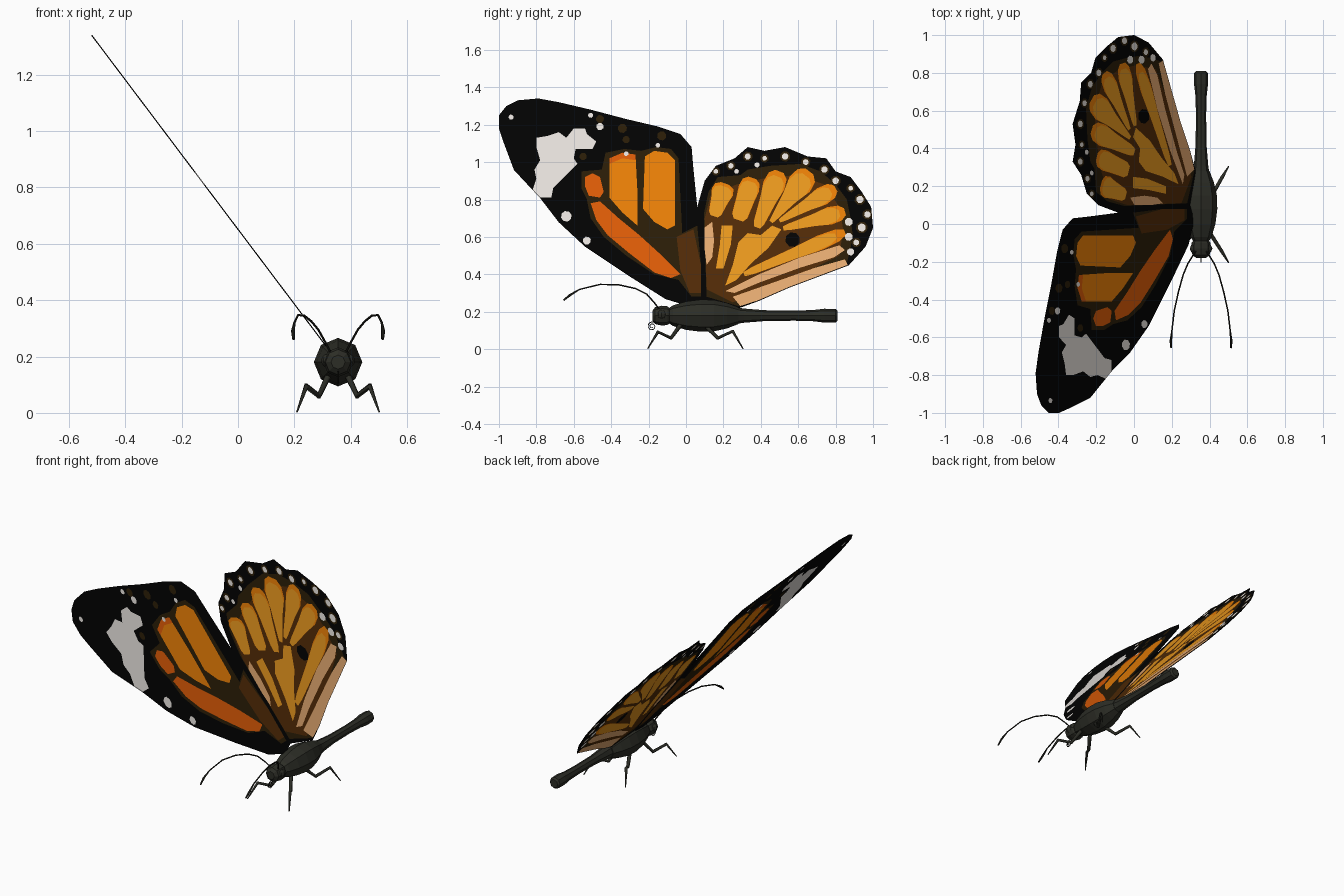
import bpy, bmesh, math
from mathutils import Vector
from mathutils.geometry import delaunay_2d_cdt

if "Cube" in bpy.data.objects:
    bpy.data.objects.remove(bpy.data.objects["Cube"])

BX, BZ = 0.355, 0.18          # body axis


def lin(c):
    return c / 12.92 if c <= 0.04045 else ((c + 0.055) / 1.055) ** 2.4


def material(name, hexa):
    m = bpy.data.materials.new(name)
    rgb = [lin(int(hexa[i:i + 2], 16) / 255) for i in (0, 2, 4)]
    m.diffuse_color = (*rgb, 1)
    m.use_nodes = True
    m.node_tree.nodes["Principled BSDF"].inputs["Base Color"].default_value = m.diffuse_color
    return m


MATS = {n: material(n.replace("_", " "), h) for n, h in dict(
    wing_black="020202", dark_brown="2a1c06", brown="502a06", deep_orange="da5a06",
    orange="e87e06", light_orange="ec9a1e", tan="e2a870", white="e4dfda",
    body_black="2c2d26", limb_black="171712").items()}
NAMES = list(MATS)


def add_object(name, mesh, mats):
    ob = bpy.data.objects.new(name, mesh)
    bpy.context.collection.objects.link(ob)
    for m in mats:
        mesh.materials.append(MATS[m])
    return ob


# ---- wing pattern: shapes in hundredths, (y, z), later shapes paint over earlier
def petal(col, a, b, wa, wb, tip=None):
    a, b = Vector(a), Vector(b)
    d = b - a
    n = Vector((-d.y, d.x)).normalized()
    prof = [(0, wa * .6), (.1, wa), (.5, (wa + wb) / 2), (.75, wb), (.92, wb * .85), (1, wb * .4)]
    pts = [a + d * t + n * w for t, w in prof] + [a + d * t - n * w for t, w in reversed(prof)]
    if tip:
        shapes.append((tip, pts))
        petal(col, a, a + d * .91, wa * .95, wb * .9)
    else:
        shapes.append((col, pts))


def dot(col, y, z, r):
    shapes.append((col, [Vector((y + r * math.cos(i * math.pi / 4 + .3),
                                 z + r * math.sin(i * math.pi / 4 + .3))) for i in range(8)]))


def paint(col, *pts):
    shapes.append((col, [Vector(p) for p in pts]))


def inside(p, poly):
    hit = False
    for a, b in zip(poly, poly[1:] + poly[:1]):
        if (a.y > p.y) != (b.y > p.y) and p.x < (b.x - a.x) * (p.y - a.y) / (b.y - a.y) + a.x:
            hit = not hit
    return hit


def build_wing(name):
    """Cut the painted shapes into one flat sheet, lean it outwards, thicken it slightly."""
    verts, edges = [], []
    for _, poly in shapes:
        k, n = len(verts), len(poly)
        verts += [Vector(p) for p in poly]
        edges += [(k + i, k + (i + 1) % n) for i in range(n)]
    vs, _, fs = delaunay_2d_cdt(verts, edges, [], 0, 1e-4)[:3]
    faces, cols = [], []
    for f in fs:
        c = sum((vs[i] for i in f), Vector((0, 0))) / len(f)
        if inside(c, shapes[0][1]):
            faces.append(f)
            cols.append(NAMES.index([s[0] for s in shapes if inside(c, s[1])][-1]))
    me = bpy.data.meshes.new(name)
    me.from_pydata([(0.31 - 0.754 * (v.y / 100 - 0.24), v.x / 100, v.y / 100) for v in vs], [], faces)
    ob = add_object(name, me, NAMES)
    for p, c in zip(me.polygons, cols):
        p.material_index = c
    bm = bmesh.new()
    bm.from_mesh(me)
    bmesh.ops.delete(bm, geom=[v for v in bm.verts if not v.link_faces], context='VERTS')
    bm.to_mesh(me)
    bm.free()
    solid = ob.modifiers.new("thickness", 'SOLIDIFY')
    solid.thickness, solid.offset = 0.004, 0
    return ob


# forewing
shapes = []
paint("wing_black", (-100, 118), (-100, 125), (-96, 130), (-90, 133), (-79, 134), (-68, 132),
      (-51, 128), (-32, 123), (-15, 119), (-3, 115), (3, 108), (4, 96), (6, 76), (9, 50), (10, 26),
      (2, 23), (-11, 27), (-30, 39), (-54, 55), (-68, 68), (-78, 81), (-92, 96), (-98, 112))
paint("dark_brown", (-56, 95), (-45, 96), (-43, 105), (-33, 107), (-24, 106), (-16, 108), (-8, 107),
      (-4, 102), (-2, 62), (6, 66), (8, 45), (8, 28), (3, 28), (-4, 37), (-17, 40), (-32, 50),
      (-44, 60), (-51, 70), (-53, 80), (-56, 86))
paint("brown", (-5, 60), (4, 64), (8, 45), (8, 30), (2, 30), (-3, 42))
paint("orange", (-41, 102), (-34, 105), (-27, 104), (-26, 85), (-26, 66), (-34, 73), (-41, 81))
paint("deep_orange", (-41, 99), (-41, 102), (-34, 105), (-27, 104), (-27, 101), (-34, 102))
paint("orange", (-22, 103), (-17, 106), (-10, 105), (-6, 101), (-6, 88), (-6, 66), (-10, 64),
      (-17, 68), (-23, 75))
paint("deep_orange", (-54, 92), (-50, 94), (-46, 92), (-44, 84), (-46, 81), (-52, 82), (-54, 87))
paint("deep_orange", (-51, 78), (-46, 79), (-36, 70), (-25, 61), (-14, 51), (-3, 40), (-8, 38),
      (-17, 41), (-30, 51), (-42, 61), (-48, 69))
paint("white", (-74, 114), (-68, 116), (-64, 113), (-60, 118), (-54, 118), (-53, 115), (-48, 111),
      (-50, 107), (-59, 107), (-60, 102), (-58, 99), (-65, 92), (-71, 86), (-72, 81), (-78, 81),
      (-82, 85), (-80, 91), (-81, 96), (-78, 101), (-80, 108), (-80, 113))
for y, z, r in [(-46, 123, 2.2), (-34, 118, 2.5), (-32, 112, 2), (-13, 114, 2.5), (-55, 103, 2)]:
    dot("dark_brown", y, z, r)
for y, z, r in [(-93.5, 124, 1.4), (-51, 125, 1.4), (-46, 119, 2), (-64, 71, 2.9), (-53, 58, 2.2),
                (-32, 104.5, 1.3), (-15, 109, 1.3)]:
    dot("white", y, z, r)
build_wing("forewing")

# hindwing
shapes = []
paint("wing_black", (6, 76), (10, 90), (16, 98), (26, 102), (33, 108), (42, 106), (53, 108),
      (65, 103), (75, 102), (80, 95), (88, 92), (94, 84), (99, 76), (100, 65), (96, 55), (87, 45),
      (71, 39), (55, 33), (39, 26), (28, 22), (10, 26), (9, 50))
paint("dark_brown", (9.5, 72), (12, 84), (17, 92), (29, 93), (33, 96), (45, 98), (61, 99), (72, 95),
      (80, 88), (86, 80), (88, 70), (89, 62), (88, 54), (86, 46), (71, 40), (39, 27), (28, 23), (11, 28))
paint("brown", (10, 70), (13, 82), (27, 88), (45, 92), (60, 93), (74, 88), (82, 76), (84, 64),
      (82, 50), (45, 32), (25, 25), (11, 32))
for a, b, wa, wb in [((15, 71), (21, 88.5), 3.5, 6), ((28, 69), (35.5, 91.5), 4.3, 5.6),
                     ((38, 65), (50, 95), 3, 6), ((45.5, 68), (66, 95), 1.8, 6.8),
                     ((50, 68.5), (80, 86), 1.6, 5), ((52, 64.5), (85, 73.5), 1.8, 4.8),
                     ((31, 40), (85, 62.5), 2, 4)]:
    petal("light_orange", a, b, wa, wb, "orange")
paint("light_orange", (21, 34), (25, 45), (28, 57), (33, 62), (40, 61), (46, 66), (51, 64),
      (44, 54), (35, 46), (27, 37))
paint("light_orange", (16, 43), (18, 55), (19, 66), (25, 66), (24, 56), (20, 43))
paint("tan", (10, 65), (14, 68), (15, 58), (14, 49), (11, 45), (10, 53))
paint("tan", (21, 31), (39, 40), (61, 49), (82, 55.5), (85, 53), (79, 49), (61, 43.5), (39, 35.5),
      (26, 30))
paint("tan", (25, 28), (45, 35), (69, 43.5), (85, 48), (86.5, 45), (71, 39.1), (55, 33.1),
      (39, 26.2), (29, 23))
dot("wing_black", 57, 58.5, 4)
margin = [(16, 95, 1.3), (24, 98, 1.5), (33, 103, 1.7), (42, 102, 1.3), (53, 103, 1.8), (64, 100, 1.6),
          (74, 96, 1.8), (80, 90, 1.8), (88, 86, 1.3), (93, 80, 2), (97, 72, 1.8), (94, 65, 2.2),
          (91, 57, 1.6)]
for y, z, r in margin:
    dot("dark_brown", y, z, r + 1)
for y, z, r in margin + [(27, 95, 1.3), (38, 98.5, 1.4), (87, 68, 2.2), (87, 60, 2.2), (88, 52, 2)]:
    dot("white", y, z, r)
build_wing("hindwing")


# ---- body: eight-sided lathe along y
def lathe(name, prof, mat):
    bm = bmesh.new()
    rings = [[bm.verts.new((BX + r * math.cos(i * math.pi / 4), y, BZ + r * math.sin(i * math.pi / 4)))
              for i in range(8)] for y, r in prof]
    for p, q in zip(rings, rings[1:]):
        for i in range(8):
            bm.faces.new((p[i], p[(i + 1) % 8], q[(i + 1) % 8], q[i]))
    bm.faces.new(rings[0])
    bm.faces.new(rings[-1])
    bmesh.ops.recalc_face_normals(bm, faces=bm.faces)
    me = bpy.data.meshes.new(name)
    bm.to_mesh(me)
    bm.free()
    return add_object(name, me, [mat])


lathe("head", [(-.18, .025), (-.165, .045), (-.13, .053), (-.10, .05), (-.08, .035)], "body_black")
lathe("thorax", [(-.10, .035), (-.07, .055), (0, .076), (.08, .086), (.15, .084), (.22, .068), (.28, .045)],
      "body_black")
lathe("abdomen", [(.26, .045), (.31, .038), (.42, .029), (.58, .027), (.68, .03), (.74, .037),
                  (.80, .036), (.81, .026)], "body_black")


# ---- thin tapered tubes
def tube(name, pts, radii, mat):
    cu = bpy.data.curves.new(name, 'CURVE')
    cu.dimensions, cu.bevel_depth, cu.bevel_resolution, cu.use_fill_caps = '3D', 1, 1, True
    sp = cu.splines.new('POLY')
    sp.points.add(len(pts) - 1)
    for p, co, r in zip(sp.points, pts, radii):
        p.co, p.radius = (*co, 1), r
    ob = add_object(name, cu, [mat])
    bpy.ops.object.select_all(action='DESELECT')
    ob.select_set(True)
    bpy.context.view_layer.objects.active = ob
    bpy.ops.object.convert(target='MESH')


antenna = [(.025, -.14, .21), (.045, -.17, .25), (.07, -.21, .295), (.095, -.27, .325), (.12, -.36, .345),
           (.142, -.46, .347), (.155, -.57, .32), (.16, -.62, .29), (.158, -.655, .262)]
front_leg = [(.035, -.03, .13), (.068, -.08, .06), (.113, -.15, .093), (.146, -.205, .003)]
back_leg = [(.035, .10, .13), (.068, .17, .06), (.113, .25, .097), (.146, .305, .003)]
for side, s in (("left", -1), ("right", 1)):
    def place(path):
        return [(BX + s * x, y, z) for x, y, z in path]
    tube(side + "_antenna", place(antenna), [.004] * 7 + [.007, .005], "limb_black")
    tube(side + "_front_leg", place(front_leg), [.012, .010, .009, .003], "body_black")
    tube(side + "_back_leg", place(back_leg), [.012, .010, .009, .003], "body_black")
    bpy.ops.mesh.primitive_uv_sphere_add(segments=8, ring_count=6, radius=.026,
                                         location=(BX + s * .034, -.13, BZ + .005))
    eye = bpy.context.object
    eye.name = side + "_eye"
    eye.data.materials.append(MATS["body_black"])

# coiled tongue under the head
coil = [(BX, -.165, .155)] + [(BX, -.182 + r * math.cos(a), .123 + r * math.sin(a)) for r, a in
                              [(.024 - .0009 * i, 1.2 + i * .55) for i in range(20)]]
tube("tongue", coil, [.0025] * len(coil), "limb_black")
